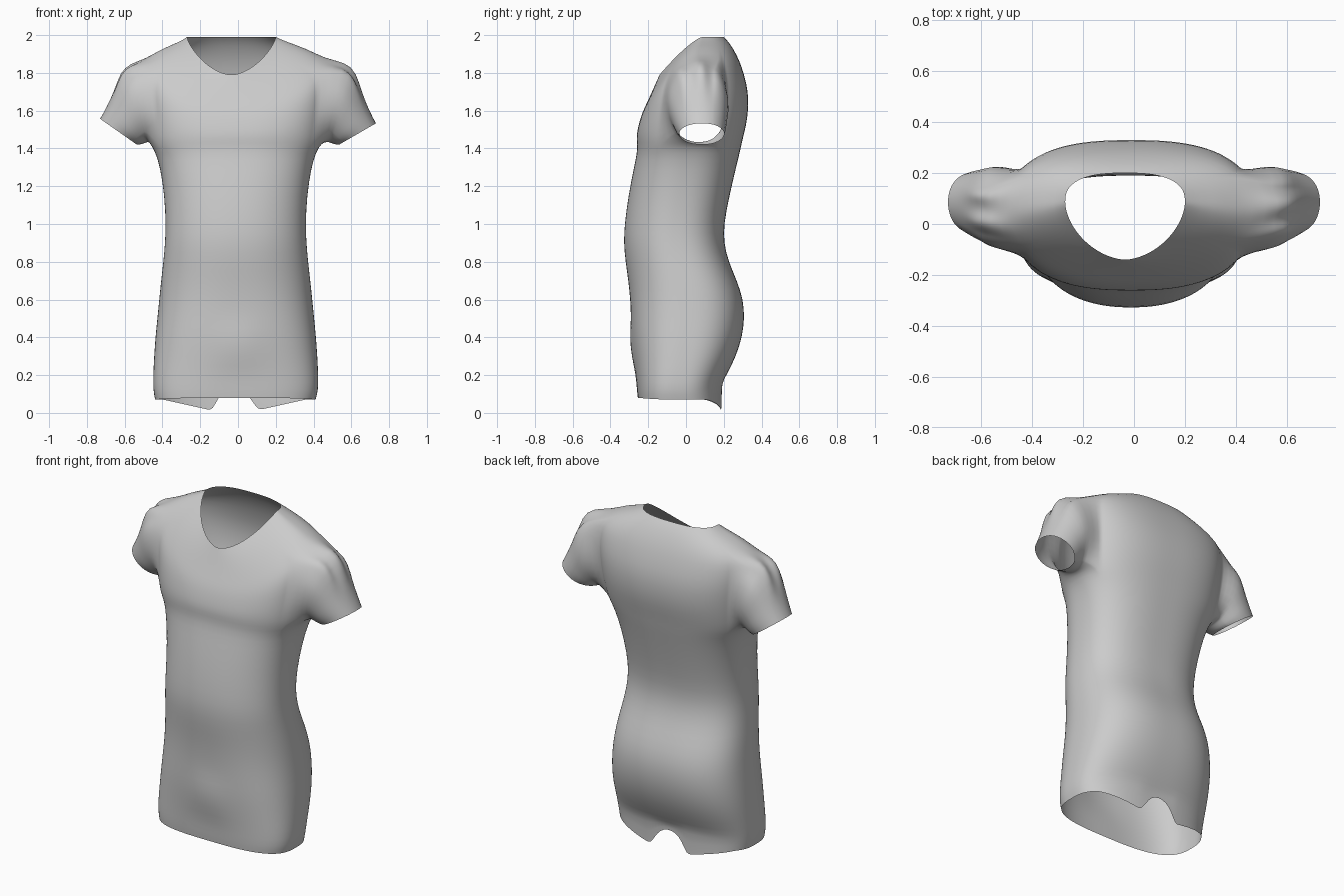
import bpy
import bmesh
from math import sin, cos, pi, atan2, exp, sqrt

default = bpy.data.objects.get("Cube")
if default:
    bpy.data.objects.remove(default, do_unlink=True)

COLUMNS = 96
ARM = 8               # half width of an armhole, in columns
BACK_POWER = 2.6

# torso below the armpits: height, half width, front y, back y
TORSO = [
    (.12, .437, -.26, .19), (.2, .437, -.265, .215), (.3, .432, -.275, .265),
    (.4, .425, -.285, .297), (.5, .415, -.29, .31), (.6, .405, -.295, .303),
    (.7, .395, -.305, .27), (.8, .383, -.32, .225), (.9, .374, -.33, .2),
    (1, .37, -.325, .2), (1.15, .377, -.305, .23), (1.3, .4, -.275, .265),
    (1.38, .425, -.258, .285), (1.43, .455, -.26, .295)]

# chest, shoulders and neckline: side z, front z, back z, half width, front y, back y
SHOULDERS = [
    (1.54, 1.47, 1.52, .47, -.262, .318), (1.64, 1.52, 1.6, .48, -.252, .33),
    (1.74, 1.57, 1.7, .49, -.238, .33), (1.82, 1.61, 1.79, .49, -.222, .308),
    (1.875, 1.65, 1.86, .475, -.203, .285), (1.93, 1.7, 1.92, .38, -.18, .255),
    (1.965, 1.75, 1.965, .28, -.158, .225), (1.99, 1.79, 1.99, .235, -.14, .2)]

# sleeve loops: top x, top z, bottom x, bottom z, half depth
SLEEVE = [
    (.565, 1.85, .475, 1.435, .17), (.62, 1.8, .49, 1.43, .165),
    (.66, 1.69, .505, 1.425, .15), (.695, 1.61, .52, 1.42, .14),
    (.73, 1.545, .535, 1.42, .125)]


def signed_power(value, power):
    return abs(value) ** power * (1 if value >= 0 else -1)


def back_hem_height(x):
    """Back hem drops towards the middle and has a rounded notch there."""
    d = abs(x + .02)
    if d < .105:
        return .01 + .125 * sqrt(1 - (d / .105) ** 2)
    return .01 + .06 * min(1, (d - .105) / .27)


def add_ring(bm, heights, half_width, front, back, centre_x, middle, front_power):
    side_z, front_z, back_z = heights
    ring = []
    for i in range(COLUMNS):
        angle = 2 * pi * i / COLUMNS
        c, s = cos(angle), sin(angle)
        power = front_power if s < 0 else BACK_POWER
        x = centre_x + half_width * signed_power(c, 2 / power)
        reach = (back - middle) if s > 0 else (middle - front)
        y = middle + reach * signed_power(s, 2 / power)
        target = back_z if s > 0 else front_z
        z = side_z + (target - side_z) * abs(s) ** 1.5
        if s < 0:     # small fold low on the front
            y -= .028 * exp(-(x / .13) ** 2 - ((z - .35) / .06) ** 2)
        ring.append(bm.verts.new((x, y, z)))
    return ring


def bridge(bm, lower, upper, skip=()):
    count = len(lower)
    for i in range(count):
        if i not in skip:
            j = (i + 1) % count
            bm.faces.new((lower[i], lower[j], upper[j], upper[i]))


def add_sleeve(bm, rings, armpit, top, side):
    """Extend the armhole edge loop out to the cuff."""
    centre = 0 if side > 0 else COLUMNS // 2
    columns = [(centre + k) % COLUMNS for k in range(-ARM, ARM + 1)]
    loop = [rings[top][c] for c in columns]
    loop += [rings[r][columns[-1]] for r in range(top - 1, armpit, -1)]
    loop += [rings[armpit][c] for c in reversed(columns)]
    loop += [rings[r][columns[0]] for r in range(armpit + 1, top)]
    angles = [atan2(v.co.y - .06, v.co.z - 1.64) for v in loop]
    previous = loop
    for n, (tx, tz, bx, bz, depth) in enumerate(SLEEVE):
        tilt = -.015 * side * n / len(SLEEVE)
        current = []
        for a in angles:
            up = (1 + cos(a)) / 2
            pucker = .008 * sin(9 * a + side) * max(0, cos(a)) if n < 2 else 0
            x = bx + (tx - bx) * up + pucker
            z = bz + (tz - bz) * up + pucker + tilt * up
            y = .065 + .005 * n + depth * sin(a)
            current.append(bm.verts.new((side * x, y, z)))
        bridge(bm, previous, current)
        previous = current


bm = bmesh.new()

# hem
hem = add_ring(bm, (.07, .08, .07), .425, -.255, .19, -.014, -.03, 3)
for vert in hem[:COLUMNS // 2 + 1]:
    vert.co.z = back_hem_height(vert.co.x)
rings = [hem]

# body
for z, width, front, back in TORSO:
    power = 2.2 + max(0, .8 - z) + max(0, z - 1.1)
    back_z = max(z, .16)
    rings.append(add_ring(bm, (z, z, back_z), width, front, back, -.012,
                          (front + back) / 2, power))
armpit = len(rings) - 1

# shoulders up to the neckline
last = len(SHOULDERS) - 1
for n, (side_z, front_z, back_z, width, front, back) in enumerate(SHOULDERS):
    t = n / last
    rings.append(add_ring(bm, (side_z, front_z, back_z), width, front, back,
                          -.01 - .025 * t ** 3, .03 + .055 * t, 2.5 - .75 * t ** 3))
top = armpit + 5

# join the rings, leaving the armholes open
armholes = {(c + k) % COLUMNS for c in (0, COLUMNS // 2) for k in range(-ARM, ARM)}
for r in range(len(rings) - 1):
    bridge(bm, rings[r], rings[r + 1], armholes if armpit <= r < top else ())

for side in (1, -1):
    add_sleeve(bm, rings, armpit, top, side)

bmesh.ops.recalc_face_normals(bm, faces=bm.faces)
mesh = bpy.data.meshes.new("shirt")
bm.to_mesh(mesh)
bm.free()

# cloth colour
cloth = bpy.data.materials.new("grey_cloth")
cloth.use_nodes = True
colour = (.6, .6, .6, 1)
cloth.diffuse_color = colour
cloth.node_tree.nodes["Principled BSDF"].inputs["Base Color"].default_value = colour
mesh.materials.append(cloth)

shirt = bpy.data.objects.new("shirt", mesh)
bpy.context.collection.objects.link(shirt)
smooth = shirt.modifiers.new("smooth", "SUBSURF")
smooth.levels = smooth.render_levels = 1
for polygon in mesh.polygons:
    polygon.use_smooth = True
